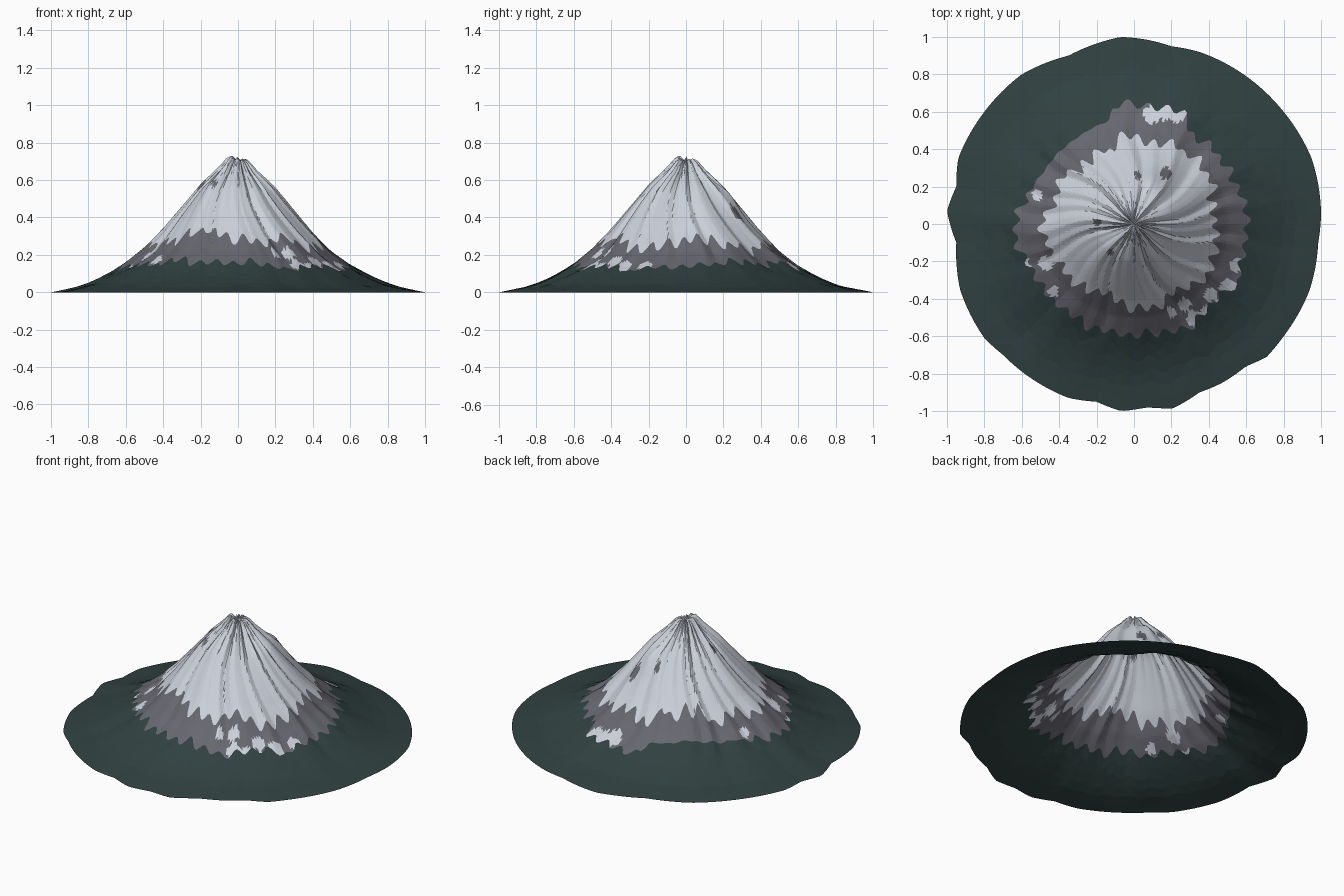
import bpy, math, random
from mathutils import Vector

if "Cube" in bpy.data.objects:
    bpy.data.objects.remove(bpy.data.objects["Cube"])

random.seed(7)
COLS = 240
TAU = 2 * math.pi


def lerp_table(table, x):
    for (x0, y0), (x1, y1) in zip(table, table[1:]):
        if x <= x1:
            return y0 + (y1 - y0) * (x - x0) / (x1 - x0)
    return table[-1][1]


def around(table, a):
    """Interpolate an (angle in degrees, radius) table that wraps round."""
    first, last = table[0], table[-1]
    wrapped = [(last[0] - 360, last[1])] + table + [(first[0] + 360, first[1])]
    return lerp_table(wrapped, math.degrees(a) % 360)


def smooth(lo, hi, x):
    t = min(1, max(0, (x - lo) / (hi - lo)))
    return t * t * (3 - 2 * t)


def angular_noise(count):
    """Piecewise straight ridges and gullies round the cone."""
    vals = [random.uniform(-1, 1) for _ in range(count)]

    def sample(a):
        f = (a / TAU * count) % count
        i = int(f)
        return vals[i % count] * (1 - f + i) + vals[(i + 1) % count] * (f - i)
    return sample


# Slope profile: distance from the summit, height
PROFILE = [(0, .70), (.05, .712), (.1, .655), (.2, .56), (.3, .44), (.4, .323),
           (.5, .222), (.6, .147), (.7, .09), (.83, .035), (1, 0)]

# Corners of the foot of the mountain
FOOT = [(1, .06), (.95, .35), (.8, .6), (.6, .79), (.35, .92), (.2, .95), (.07, .985),
        (-.07, 1), (-.2, .965), (-.35, .9), (-.6, .8), (-.8, .6), (-.94, .35),
        (-.95, .2), (-1, .07), (-.95, -.1), (-.93, -.35), (-.8, -.61), (-.7, -.7),
        (-.35, -.93), (-.2, -.95), (-.07, -1), (.07, -.98), (.21, -.985), (.35, -.9),
        (.47, -.85), (.6, -.76), (.71, -.71), (.8, -.6), (.94, -.35), (.985, -.1)]
FOOT_R = sorted((math.degrees(math.atan2(y, x)) % 360, math.hypot(x, y)) for x, y in FOOT)

# Mean lower edge of the snow and of the rock: angle, radius
SNOW_EDGE = [(0, .45), (20, .45), (45, .50), (60, .46), (75, .45), (95, .49), (105, .43),
             (125, .42), (150, .44), (165, .45), (180, .49), (195, .48), (210, .42),
             (225, .44), (250, .42), (270, .44), (300, .43), (315, .47), (340, .45)]
ROCK_EDGE = [(0, .59), (20, .59), (55, .56), (65, .63), (80, .65), (95, .65), (103, .57),
             (120, .55), (150, .56), (165, .58), (180, .63), (195, .62), (215, .60),
             (260, .59), (280, .58), (300, .63), (315, .60), (330, .64), (345, .60)]

# Stray snow in the rock band, and bare rock in the snow: x, y, radius
SNOW_PATCHES = [(.10, .59, .05), (.17, .60, .05), (.23, .59, .05), (-.52, .15, .03),
                (-.60, -.22, .04), (-.47, -.21, .04), (-.43, -.36, .03),
                (.55, -.22, .035), (.50, -.34, .045), (.41, -.38, .035),
                (.27, -.43, .035), (.32, -.50, .04), (.39, -.47, .035),
                (.20, -.47, .025), (.46, -.43, .03)]
ROCK_SPOTS = [(-.125, -.15, .018), (.17, .27, .032), (.02, .26, .02), (-.2, .01, .02)]

coarse, fine, outer = angular_noise(26), angular_noise(64), angular_noise(40)
teeth_a, teeth_b = angular_noise(72), angular_noise(60)


def height(r, a):
    foot = 1 + (around(FOOT_R, a) - 1) * smooth(.5, 1, r)
    q = r / foot
    twist = a + .10 * math.sin(9 * r)
    upper = smooth(0, .06, r) * (1 - smooth(.45, .75, r))
    z = lerp_table(PROFILE, q)
    z += upper * (.018 * coarse(twist) + .016 * fine(twist))
    z += .008 * outer(a) * smooth(.4, .6, r) * (1 - smooth(.75, .95, q))
    # Shoulder on the back slope
    d2 = (r * math.cos(a) - .1) ** 2 + (r * math.sin(a) - .235) ** 2
    return z + .035 * math.exp(-d2 / .003)


def snow_edge(a):
    return around(SNOW_EDGE, a) + .022 * math.sin(34 * a) + .028 * teeth_a(a)


def rock_edge(a):
    calm = 1 - .85 * smooth(1.75, 1.85, a) * (1 - smooth(2.75, 2.9, a))
    return around(ROCK_EDGE, a) + calm * (.02 * math.sin(40 * a) + .022 * teeth_b(a))


SNOW_RINGS, ROCK_RINGS, FOREST_RINGS = 22, 9, 6


def ring_radii(a):
    s, k, f = snow_edge(a), rock_edge(a), around(FOOT_R, a)
    k = max(k, s + .04)
    return ([s * i / SNOW_RINGS for i in range(1, SNOW_RINGS + 1)]
            + [s + (k - s) * i / ROCK_RINGS for i in range(1, ROCK_RINGS + 1)]
            + [k + (f - k) * i / FOREST_RINGS for i in range(1, FOREST_RINGS + 1)])


# Mountain surface, open underneath
verts, faces = [(0, 0, .70)], []
N = SNOW_RINGS + ROCK_RINGS + FOREST_RINGS
for c in range(COLS):
    a = TAU * c / COLS
    for i, r in enumerate(ring_radii(a)):
        z = 0 if i == N - 1 else max(0, height(r, a))
        verts.append((r * math.cos(a), r * math.sin(a), z))

bands = []
for c in range(COLS):
    p, q = 1 + c * N, 1 + ((c + 1) % COLS) * N
    faces.append((0, p, q))
    bands.append(0)
    for i in range(N - 1):
        faces.append((p + i, p + i + 1, q + i + 1, q + i))
        ring = i + 1
        bands.append(0 if ring < SNOW_RINGS else 1 if ring < SNOW_RINGS + ROCK_RINGS else 2)

mesh = bpy.data.meshes.new("mountain")
mesh.from_pydata(verts, [], faces)
mountain = bpy.data.objects.new("mountain", mesh)
bpy.context.collection.objects.link(mountain)

for name, col in (("snow", (.60, .63, .70)), ("rock", (.135, .135, .16)),
                  ("forest", (.03, .053, .052))):
    mat = bpy.data.materials.new(name)
    mat.diffuse_color = (*col, 1)
    mat.use_nodes = True
    mat.node_tree.nodes["Principled BSDF"].inputs["Base Color"].default_value = mat.diffuse_color
    mesh.materials.append(mat)


def inside(centre, spots):
    return any((centre.xy - Vector((x, y))).length < r for x, y, r in spots)


# Colour by band, with stray patches swapped
for poly, band in zip(mesh.polygons, bands):
    if band == 1 and inside(poly.center, SNOW_PATCHES):
        band = 0
    elif band == 0 and inside(poly.center, ROCK_SPOTS):
        band = 1
    poly.material_index = band
    poly.use_smooth = False
